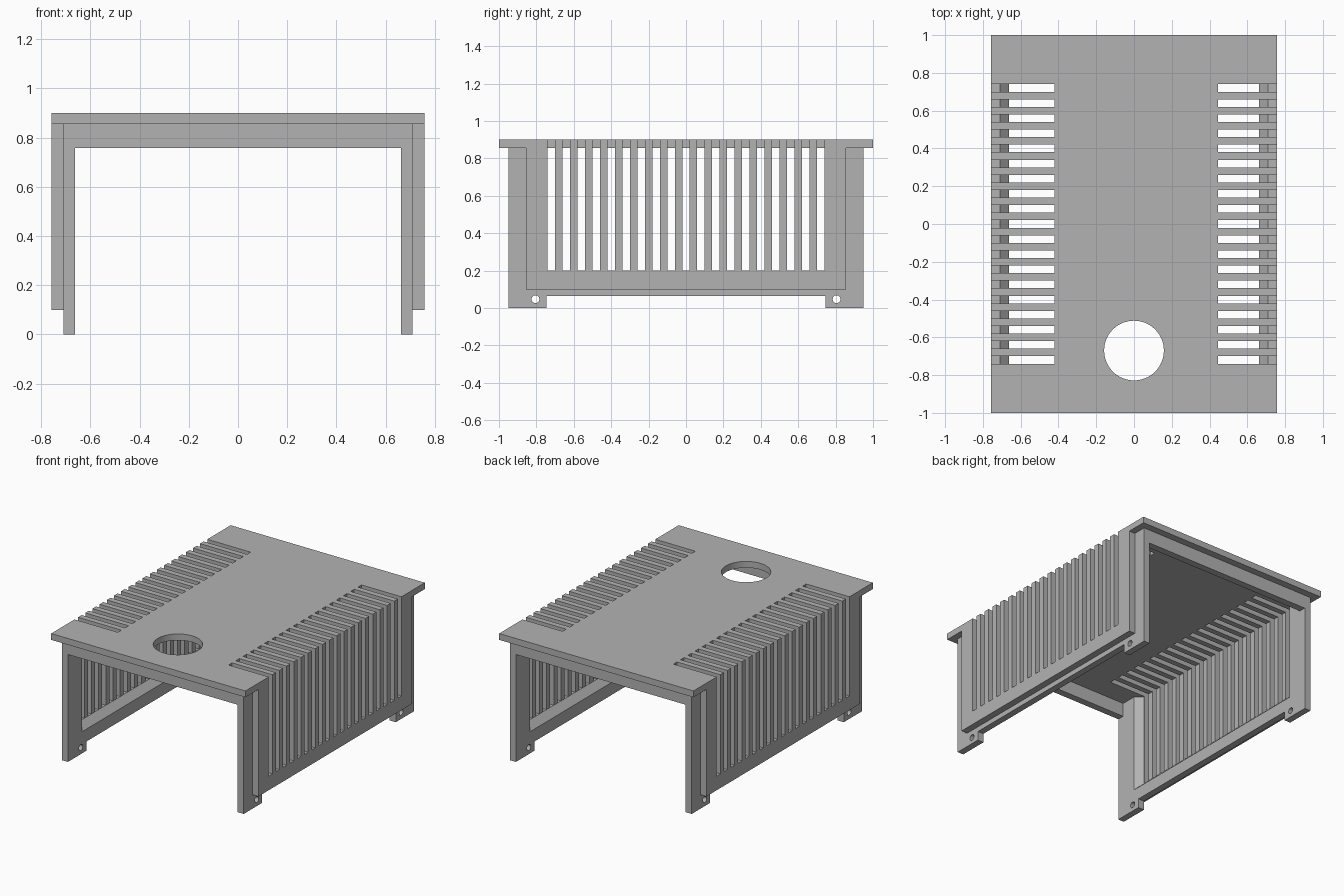
import bpy, bmesh, math
from mathutils import Matrix

cube = bpy.data.objects.get("Cube")
if cube:
    bpy.data.objects.remove(cube, do_unlink=True)

grey = bpy.data.materials.new("matte grey")
grey.use_nodes = True
COLOUR = (0.45, 0.45, 0.45, 1)
grey.diffuse_color = COLOUR
grey.node_tree.nodes["Principled BSDF"].inputs["Base Color"].default_value = COLOUR

HALF_W, WALL_OUT, WALL_IN = 0.758, 0.71, 0.663
TOP, UNDER = 0.9, 0.855


def finish(name, bm):
    bmesh.ops.recalc_face_normals(bm, faces=bm.faces)
    mesh = bpy.data.meshes.new(name)
    bm.to_mesh(mesh)
    bm.free()
    mesh.materials.append(grey)
    obj = bpy.data.objects.new(name, mesh)
    bpy.context.collection.objects.link(obj)
    return obj


def add_box(bm, xs, ys, zs):
    size = [b - a for a, b in (xs, ys, zs)]
    mid = [(a + b) / 2 for a, b in (xs, ys, zs)]
    bmesh.ops.create_cube(bm, size=1, matrix=Matrix.Translation(mid) @ Matrix.Diagonal((*size, 1)))


def box(name, xs, ys, zs):
    bm = bmesh.new()
    add_box(bm, xs, ys, zs)
    return finish(name, bm)


def loft(name, loop_a, loop_b):
    """Solid between two matching loops of points."""
    bm = bmesh.new()
    a = [bm.verts.new(p) for p in loop_a]
    b = [bm.verts.new(p) for p in loop_b]
    bm.faces.new(a)
    bm.faces.new(b)
    for i in range(len(a)):
        j = (i + 1) % len(a)
        bm.faces.new((a[i], a[j], b[j], b[i]))
    return finish(name, bm)


def cylinder(name, radius, depth, place, sides):
    bm = bmesh.new()
    bmesh.ops.create_cone(bm, cap_ends=True, segments=sides, radius1=radius,
                          radius2=radius, depth=depth, matrix=place)
    return finish(name, bm)


def cut(target, cutters):
    for c in cutters:
        mod = target.modifiers.new("cut", 'BOOLEAN')
        mod.operation = 'DIFFERENCE'
        mod.solver = 'EXACT'
        mod.object = c
    bpy.context.view_layer.update()
    graph = bpy.context.evaluated_depsgraph_get()
    mesh = bpy.data.meshes.new_from_object(target.evaluated_get(graph))
    target.modifiers.clear()
    target.data = mesh


helpers = []
slot_cutters = {}

# Rows of vent slots, one row per side
for side, inner in ((1, 0.445), (-1, 0.42)):
    bm = bmesh.new()
    xs = sorted((side * inner, side * 0.9))
    for i in range(19):
        y = (i - 9) * 0.08
        add_box(bm, xs, (y - 0.02, y + 0.02), (0.2, 1))
    slot_cutters[side] = finish("slot_cutter", bm)
helpers += slot_cutters.values()

# Top plate with slots and a round opening
top_plate = box("top_plate", (-HALF_W, HALF_W), (-1, 1), (UNDER, TOP))
opening = cylinder("opening_cutter", 0.158, 1, Matrix.Translation((0, -0.67, TOP)), 64)
helpers.append(opening)
cut(top_plate, [*slot_cutters.values(), opening])

# Side walls: slotted outer panel over an inner frame with feet
half = [(0.95, UNDER), (0.95, 0), (0.745, 0), (0.745, 0.065)]
profile = half + [(-y, z) for y, z in reversed(half)]


def window(x, grow):
    y, z = 0.745 + grow, 0.2 - grow
    return [(x, -y, z), (x, y, z), (x, y, 1), (x, -y, 1)]


for side, label in ((1, "left"), (-1, "right")):
    panel = box(label + "_slotted_panel", sorted((side * WALL_OUT, side * HALF_W)),
                (-0.855, 0.855), (0.1, UNDER))
    cut(panel, [slot_cutters[side]])

    frame = loft(label + "_frame", [(side * WALL_IN, y, z) for y, z in profile],
                 [(side * WALL_OUT, y, z) for y, z in profile])
    # Window bevelled so that it widens inwards
    cutters = [loft("window_cutter", window(side * (WALL_IN - 0.01), 0.057),
                    window(side * (WALL_OUT + 0.01), -0.01))]
    # Screw holes in the feet
    for y in (-0.805, 0.805):
        place = Matrix.Translation((side * 0.69, y, 0.047)) @ Matrix.Rotation(math.pi / 2, 4, 'Y')
        cutters.append(cylinder("screw_cutter", 0.021, 0.3, place, 24))
    cut(frame, cutters)
    helpers += cutters

# Cross bars under the plate at both ends
for name, ys in (("front_bar", (-0.95, -0.9)), ("back_bar", (0.9, 0.95))):
    box(name, (-WALL_IN, WALL_IN), ys, (0.758, UNDER))

for h in helpers:
    bpy.data.objects.remove(h, do_unlink=True)
